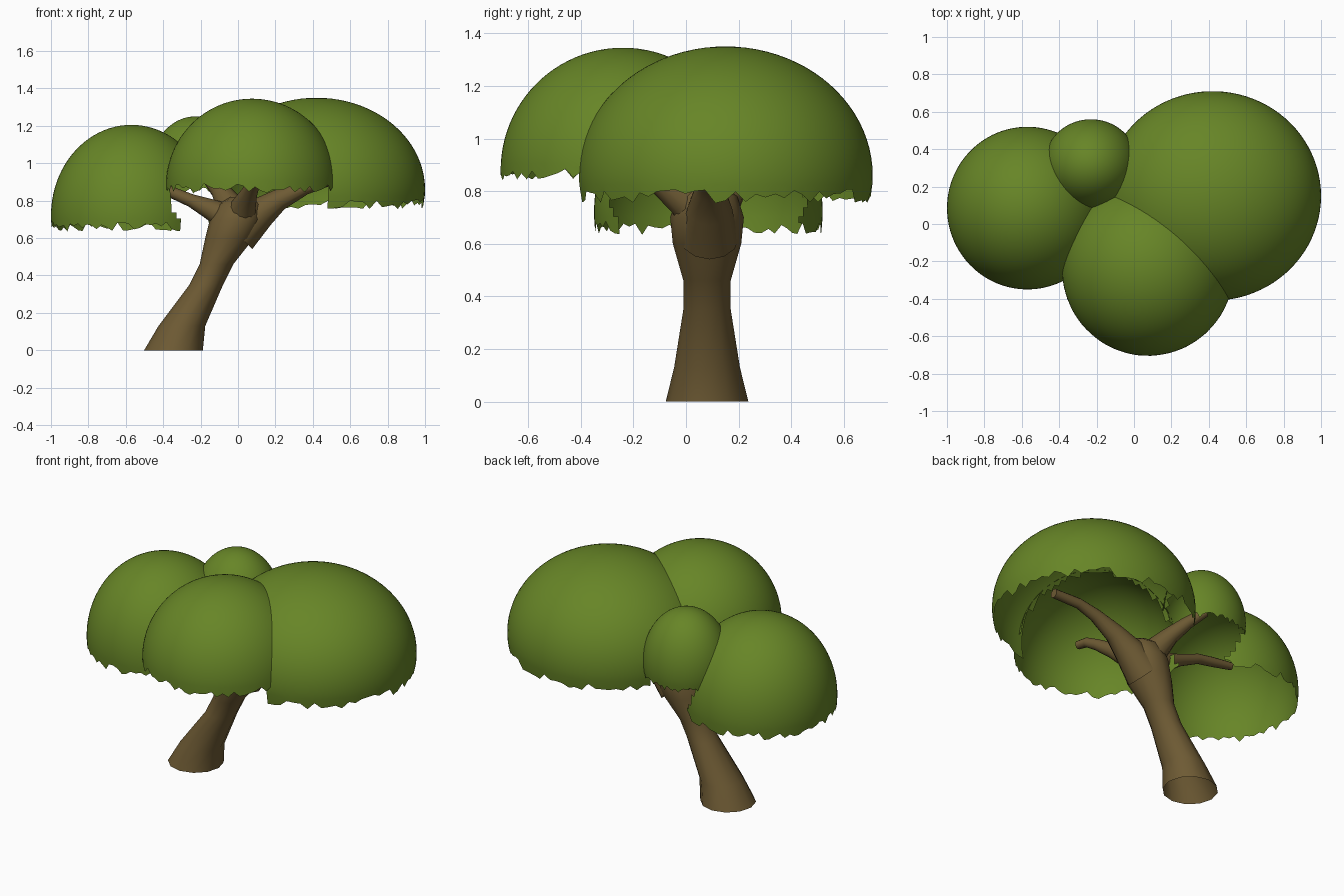
import bpy, bmesh, math, random
from mathutils import Vector

if "Cube" in bpy.data.objects:
    bpy.data.objects.remove(bpy.data.objects["Cube"])

random.seed(4)

def material(name, rgb):
    m = bpy.data.materials.new(name)
    m.diffuse_color = (*rgb, 1)
    m.use_nodes = True
    m.node_tree.nodes["Principled BSDF"].inputs["Base Color"].default_value = m.diffuse_color
    return m

LEAF = material("leaf green", (0.135, 0.235, 0.02))
BARK = material("bark brown", (0.155, 0.103, 0.034))

def finish(bm, name, mat):
    bmesh.ops.recalc_face_normals(bm, faces=bm.faces) if mat == BARK else None
    me = bpy.data.meshes.new(name)
    bm.to_mesh(me)
    bm.free()
    for p in me.polygons:
        p.use_smooth = True
    me.materials.append(mat)
    ob = bpy.data.objects.new(name, me)
    bpy.context.collection.objects.link(ob)
    return ob

# Foliage domes: name -> centre, radii, mean rim height
DOMES = {
    "left_foliage": ((-0.57, 0.085, 0.72), (0.43, 0.435, 0.485), 0.67),
    "back_foliage": ((-0.23, 0.32, 0.93), (0.25, 0.24, 0.32), 0.86),
    "front_foliage": ((0.075, -0.24, 0.88), (0.46, 0.465, 0.465), 0.875),
    "right_foliage": ((0.42, 0.15, 0.86), (0.58, 0.56, 0.49), 0.79),
}

def inside(p, dome):
    c, r, _ = dome
    return sum(((p[i] - c[i]) / r[i]) ** 2 for i in range(3)) < 0.995

def foliage(name, segs=90, rows=24):
    # open ellipsoid shell with a ragged rim, trimmed where it enters a neighbour
    c, r, rim = DOMES[name]
    bm = bmesh.new()
    end = math.acos((rim - c[2]) / r[2])
    rings = []
    for i in range(1, rows + 1):
        ring = []
        for j in range(segs):
            th = end * i / rows
            if i == rows:
                th += random.uniform(-0.035, 0.075)
            a = math.tau * j / segs
            ring.append(bm.verts.new((c[0] + r[0] * math.sin(th) * math.cos(a),
                                      c[1] + r[1] * math.sin(th) * math.sin(a),
                                      c[2] + r[2] * math.cos(th))))
        rings.append(ring)
    top = bm.verts.new((c[0], c[1], c[2] + r[2]))
    for j in range(segs):
        k = (j + 1) % segs
        bm.faces.new((top, rings[0][j], rings[0][k]))
        for u, l in zip(rings, rings[1:]):
            bm.faces.new((u[j], l[j], l[k], u[k]))
    others = [d for n, d in DOMES.items() if n != name]
    hidden = [f for f in bm.faces
              if any(all(inside(v.co, d) for v in f.verts) for d in others)]
    bmesh.ops.delete(bm, geom=hidden, context='FACES')
    finish(bm, name, LEAF)

for n in DOMES:
    foliage(n)

def tube(name, path, sides=12, flat=False, cap=True):
    # path entries: x, y, z, radius; flat keeps every ring level
    bm = bmesh.new()
    pts = [Vector(p[:3]) for p in path]
    rings = []
    for i, p in enumerate(pts):
        t = (pts[min(i + 1, len(pts) - 1)] - pts[max(i - 1, 0)]).normalized()
        if flat:
            t = Vector((0, 0, 1))
        u = Vector((0, 1, 0)) if flat else t.cross(Vector((0, 0, 1))).normalized()
        w = t.cross(u)
        rings.append([bm.verts.new(p + path[i][3] * (u * math.cos(math.tau * j / sides)
                      + w * math.sin(math.tau * j / sides))) for j in range(sides)])
    for a, b in zip(rings, rings[1:]):
        for j in range(sides):
            k = (j + 1) % sides
            bm.faces.new((a[j], a[k], b[k], b[j]))
    if cap:
        bm.faces.new(rings[-1])
    ob = finish(bm, name, BARK)
    bpy.context.view_layer.objects.active = ob
    ob.select_set(True)
    bpy.ops.object.shade_smooth_by_angle(angle=math.radians(50))
    ob.select_set(False)

# Leaning trunk with flared foot, open underneath
tube("trunk", [(-0.345, 0.08, 0, 0.157), (-0.30, 0.08, 0.13, 0.125),
               (-0.17, 0.08, 0.35, 0.09), (-0.115, 0.08, 0.46, 0.09),
               (-0.045, 0.08, 0.6, 0.13), (-0.01, 0.08, 0.7, 0.14),
               (0.01, 0.08, 0.78, 0.115), (0.02, 0.08, 0.82, 0.06)], flat=True)

# Four branches, one under each foliage dome
tube("right_branch", [(0.0, 0.09, 0.62, 0.11), (0.12, 0.09, 0.735, 0.085),
                      (0.22, 0.09, 0.805, 0.058), (0.36, 0.09, 0.87, 0.038),
                      (0.48, 0.085, 0.905, 0.03), (0.655, 0.08, 0.907, 0.027)])
tube("front_branch", [(0.0, 0.08, 0.68, 0.10), (0.03, -0.01, 0.77, 0.068),
                      (0.06, -0.11, 0.84, 0.045), (0.09, -0.21, 0.91, 0.033),
                      (0.11, -0.28, 0.95, 0.028), (0.12, -0.345, 0.957, 0.024)])
tube("back_branch", [(0.0, 0.08, 0.66, 0.11), (-0.04, 0.14, 0.77, 0.075),
                     (-0.10, 0.20, 0.86, 0.05), (-0.17, 0.27, 0.94, 0.036),
                     (-0.24, 0.34, 1.0, 0.025)])
tube("left_branch", [(-0.04, 0.08, 0.70, 0.08), (-0.15, 0.09, 0.755, 0.055),
                     (-0.25, 0.10, 0.80, 0.035), (-0.38, 0.105, 0.855, 0.029),
                     (-0.48, 0.11, 0.87, 0.028), (-0.61, 0.12, 0.885, 0.022)])
